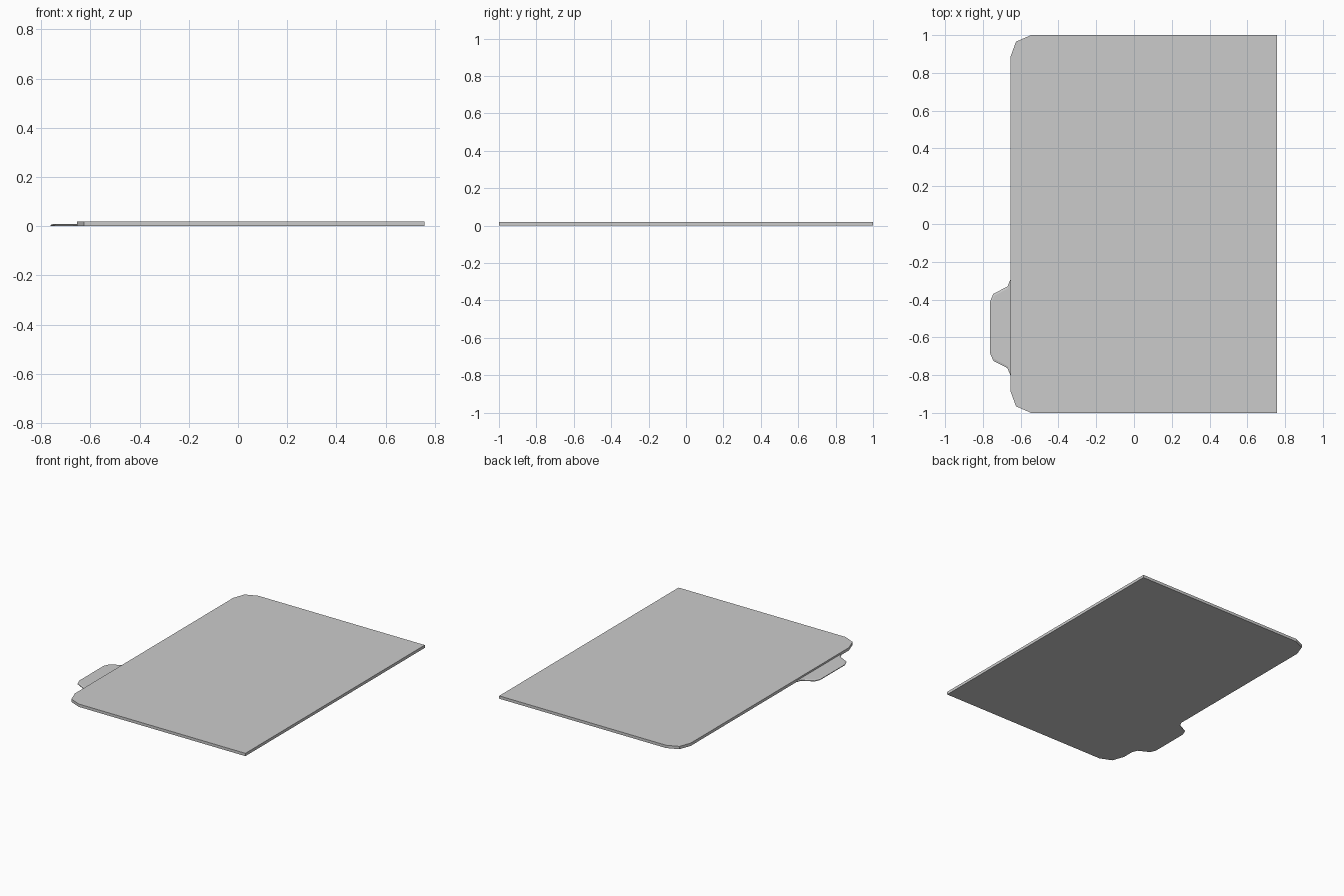
import bpy
import bmesh

if "Cube" in bpy.data.objects:
    bpy.data.objects.remove(bpy.data.objects["Cube"])

EDGE_X = -0.655   # left edge of the folder body
TAB_Y = -0.547    # middle of the tab


def loft(name, loops):
    """Closed solid through matching outlines, bottom to top."""
    bm = bmesh.new()
    rings = [[bm.verts.new((x, y, z)) for x, y in pts] for pts, z in loops]
    bm.faces.new(rings[0])
    bm.faces.new(rings[-1])
    for a, b in zip(rings, rings[1:]):
        for i in range(len(a)):
            j = (i + 1) % len(a)
            bm.faces.new((a[i], a[j], b[j], b[i]))
    bmesh.ops.recalc_face_normals(bm, faces=bm.faces)
    mesh = bpy.data.meshes.new(name)
    bm.to_mesh(mesh)
    bm.free()
    obj = bpy.data.objects.new(name, mesh)
    bpy.context.collection.objects.link(obj)
    return obj


def mirrored(half, centre):
    """Half outline plus its reflection across y = centre."""
    return half + [(x, 2 * centre - y) for x, y in reversed(half)]


# Folder body: square spine corners, chamfer-rounded corners on the open side
body = mirrored([(0.758, 1.0), (-0.545, 1.0), (-0.625, 0.965), (EDGE_X, 0.882)], 0)
loft("folder_body", [(body, 0.0), (body, 0.02)])

# Index tab: thin, with a small sloped rim on its upper edge
tab = mirrored([(EDGE_X, -0.295), (-0.67, -0.331), (-0.745, -0.37), (-0.762, -0.41)], TAB_Y)
tab_top = [(EDGE_X + (x - EDGE_X) * 0.92, TAB_Y + (y - TAB_Y) * 0.95) for x, y in tab]
loft("index_tab", [(tab, 0.0), (tab, 0.005), (tab_top, 0.008)])
